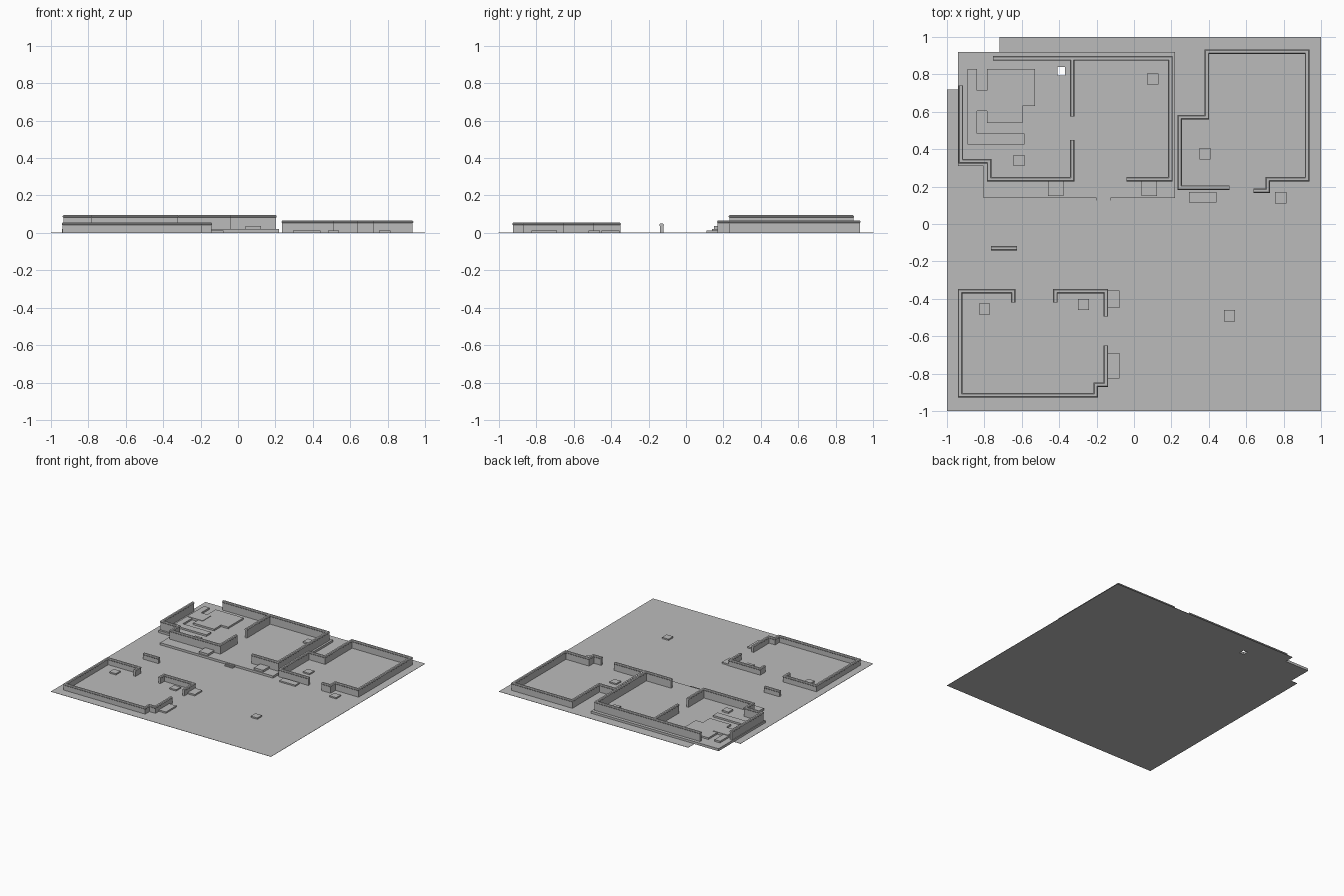
import bpy, bmesh
from mathutils import Vector

cube = bpy.data.objects.get("Cube")
if cube:
    bpy.data.objects.remove(cube, do_unlink=True)

grey = bpy.data.materials.new("plain grey")
grey.use_nodes = True
grey.diffuse_color = (0.5, 0.5, 0.5, 1)
grey.node_tree.nodes["Principled BSDF"].inputs["Base Color"].default_value = (0.5, 0.5, 0.5, 1)

FLOOR = 0.02  # height of the raised terrace


def finish(name, bm):
    bmesh.ops.recalc_face_normals(bm, faces=bm.faces)
    mesh = bpy.data.meshes.new(name)
    bm.to_mesh(mesh)
    bm.free()
    mesh.materials.append(grey)
    obj = bpy.data.objects.new(name, mesh)
    bpy.context.collection.objects.link(obj)
    return obj


def slab(name, outline, z0, z1):
    """Extrude a flat outline between two heights."""
    bm = bmesh.new()
    face = bm.faces.new([bm.verts.new((x, y, z0)) for x, y in outline])
    ext = bmesh.ops.extrude_face_region(bm, geom=[face])
    top = [g for g in ext["geom"] if isinstance(g, bmesh.types.BMVert)]
    bmesh.ops.translate(bm, verts=top, vec=(0, 0, z1 - z0))
    return finish(name, bm)


def box(name, x0, x1, y0, y1, z0, z1):
    return slab(name, [(x0, y0), (x1, y0), (x1, y1), (x0, y1)], z0, z1)


def wall(name, path, z0, z1):
    """Sweep a wall section with a bevelled cap along a mitred path."""
    pts = [Vector(p) for p in path]
    half = [(0.009, z0), (0.009, z1 - 0.014), (0.012, z1 - 0.011),
            (0.012, z1 - 0.006), (0.007, z1)]
    section = half + [(-o, z) for o, z in reversed(half)]
    dirs = [(b - a).normalized() for a, b in zip(pts, pts[1:])]
    bm = bmesh.new()
    rings = []
    for i, p in enumerate(pts):
        before, after = dirs[max(i - 1, 0)], dirs[min(i, len(dirs) - 1)]
        n0, n1 = (Vector((-d.y, d.x)) for d in (before, after))
        side = (n0 + n1) / (1 + n0.dot(n1))
        rings.append([bm.verts.new((*(p + side * o), z)) for o, z in section])
    count = len(section)
    for a, b in zip(rings, rings[1:]):
        for k in range(count):
            m = (k + 1) % count
            bm.faces.new((a[k], a[m], b[m], b[k]))
    bm.faces.new(rings[0])
    bm.faces.new(rings[-1])
    return finish(name, bm)


# Ground sheet and raised terrace, both pierced by a small square shaft
ground = slab("ground", [(-1, -1), (1, -1), (1, 1), (-0.72, 1), (-0.72, 0.72), (-1, 0.72)],
              0, 0.002)
terrace = slab("terrace", [(-0.94, 0.31), (-0.805, 0.31), (-0.805, 0.14), (0.22, 0.14),
                           (0.22, 0.92), (-0.94, 0.92)], 0, FLOOR)
shaft = box("shaft_cutter", -0.41, -0.37, 0.795, 0.84, -0.1, 0.1)
shaft.hide_render = True
for obj in (ground, terrace):
    cut = obj.modifiers.new("shaft", "BOOLEAN")
    cut.operation = "DIFFERENCE"
    cut.object = shaft
    cut.solver = "EXACT"
    deps = bpy.context.evaluated_depsgraph_get()
    cut_mesh = bpy.data.meshes.new_from_object(obj.evaluated_get(deps))
    obj.modifiers.clear()
    obj.data = cut_mesh
bpy.data.objects.remove(shaft, do_unlink=True)

# Entrance steps of the terrace
for i in range(2):
    box("entrance_step", -0.2, -0.125, 0.11 + i * 0.015, 0.14, 0, 0.008 + i * 0.006)

# Walls of the terrace house
TOP = 0.095
wall("terrace_back_wall", [(-0.755, 0.885), (0.195, 0.885), (0.195, 0.24), (-0.04, 0.24)],
     FLOOR, TOP)
wall("partition_wall", [(-0.33, 0.88), (-0.33, 0.575)], FLOOR, TOP)
wall("terrace_front_wall", [(-0.33, 0.45), (-0.33, 0.24), (-0.775, 0.24), (-0.775, 0.335),
                            (-0.925, 0.335), (-0.925, 0.74)], FLOOR, TOP)

# Walls of the back left house
wall("back_left_wall", [(0.51, 0.195), (0.245, 0.195), (0.245, 0.57), (0.39, 0.57),
                        (0.39, 0.92), (0.925, 0.92), (0.925, 0.24), (0.715, 0.24),
                        (0.715, 0.178), (0.64, 0.178)], 0, 0.067)

# Walls of the front house and the free-standing wall
wall("front_house_wall", [(-0.645, -0.42), (-0.645, -0.36), (-0.93, -0.36), (-0.93, -0.915),
                          (-0.205, -0.915), (-0.205, -0.86), (-0.15, -0.86),
                          (-0.15, -0.65)], 0, 0.055)
wall("front_house_corner", [(-0.15, -0.495), (-0.15, -0.36), (-0.42, -0.36),
                            (-0.42, -0.42)], 0, 0.055)
wall("garden_wall", [(-0.765, -0.13), (-0.625, -0.13)], 0, 0.05)

# Low furniture in the terrace room
LOW = FLOOR + 0.014
slab("corner_counter", [(-0.89, 0.83), (-0.89, 0.425), (-0.585, 0.425), (-0.585, 0.485),
                        (-0.84, 0.485), (-0.84, 0.83)], FLOOR, LOW)
slab("low_platform", [(-0.785, 0.83), (-0.53, 0.83), (-0.53, 0.63), (-0.595, 0.63),
                      (-0.595, 0.54), (-0.785, 0.54)], FLOOR, LOW)
box("low_table", -0.88, -0.745, 0.605, 0.715, FLOOR, LOW + 0.004)

# Square blocks scattered over the floors
for x, y, z in [(0.1, 0.775, FLOOR), (-0.615, 0.34, FLOOR), (0.38, 0.375, 0),
                (-0.8, -0.455, 0), (-0.27, -0.43, 0), (0.51, -0.49, 0), (0.785, 0.14, 0)]:
    box("floor_block", x - 0.03, x + 0.03, y - 0.03, y + 0.03, z, z + 0.013)

# Planters along the house fronts
for x in (-0.46, 0.04):
    box("terrace_planter", x, x + 0.083, 0.15, 0.23, FLOOR, 0.037)
box("back_left_planter", 0.295, 0.44, 0.115, 0.17, 0, 0.013)
for y0, y1 in ((-0.45, -0.355), (-0.825, -0.69)):
    box("front_house_planter", -0.141, -0.077, y0, y1, 0, 0.014)
